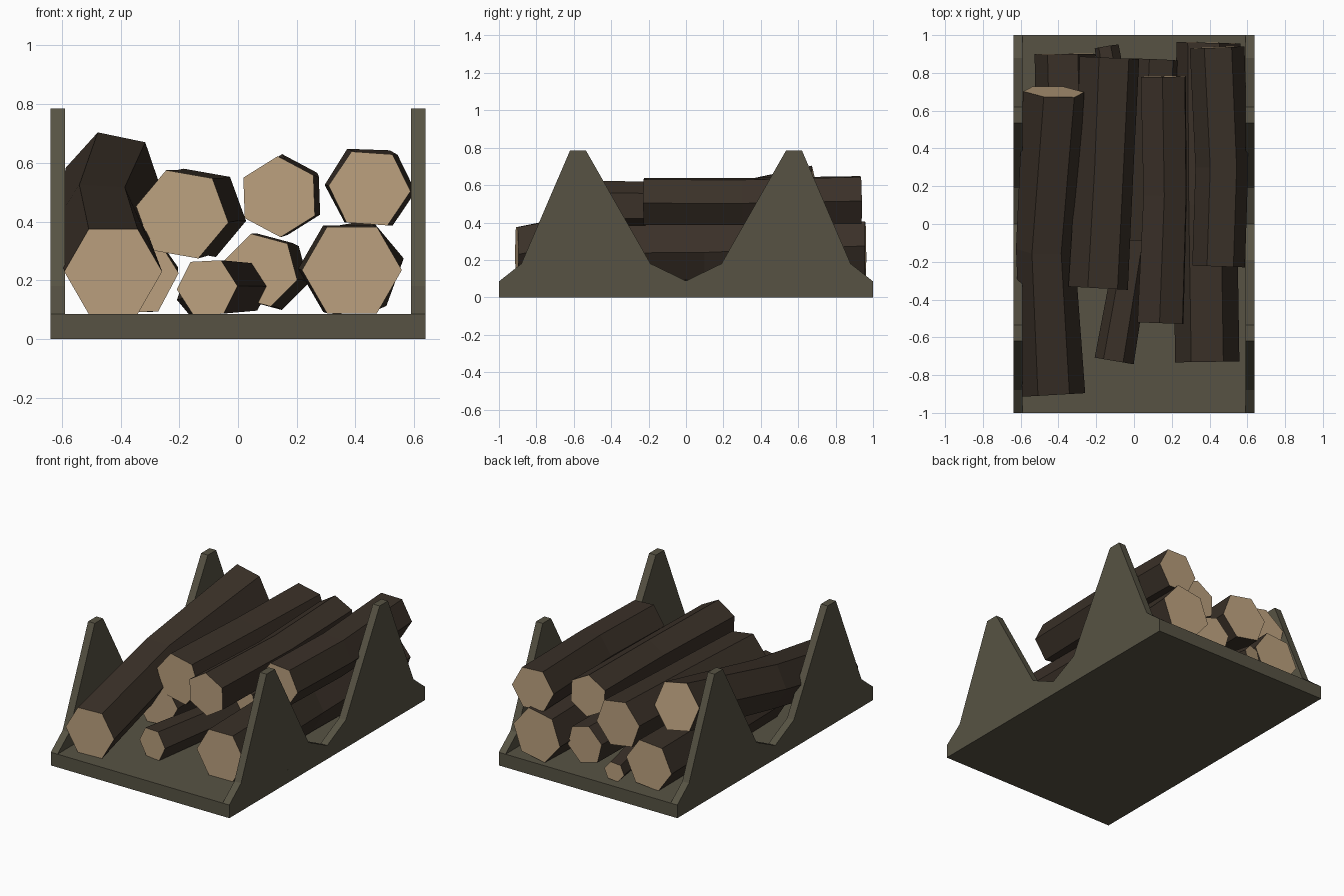
import bpy, bmesh, math
from mathutils import Vector

if "Cube" in bpy.data.objects:
    bpy.data.objects.remove(bpy.data.objects["Cube"])


def mat(name, col):
    m = bpy.data.materials.new(name)
    m.diffuse_color = (*col, 1)
    m.use_nodes = True
    m.node_tree.nodes["Principled BSDF"].inputs["Base Color"].default_value = m.diffuse_color
    return m


STAND = mat("olive_grey", (0.095, 0.086, 0.057))
BARK = mat("dark_bark", (0.042, 0.030, 0.021))
CUT = mat("cut_wood", (0.50, 0.355, 0.21))


def finish(bm, name, mats):
    bmesh.ops.recalc_face_normals(bm, faces=bm.faces)
    me = bpy.data.meshes.new(name)
    bm.to_mesh(me)
    bm.free()
    for m in mats:
        me.materials.append(m)
    ob = bpy.data.objects.new(name, me)
    bpy.context.collection.objects.link(ob)
    return ob


def prism(name, profile, x0, x1):
    """Extrude a (y, z) profile along x."""
    bm = bmesh.new()
    f = bm.faces.new([bm.verts.new((x0, y, z)) for y, z in profile])
    r = bmesh.ops.extrude_face_region(bm, geom=[f])
    vs = [v for v in r["geom"] if isinstance(v, bmesh.types.BMVert)]
    bmesh.ops.translate(bm, verts=vs, vec=(x1 - x0, 0, 0))
    return finish(bm, name, [STAND])


def log(name, rings):
    """Bent six-sided log through rings of (x, y, z, radius, turn in degrees)."""
    bm = bmesh.new()
    ctr = [Vector(r[:3]) for r in rings]
    loops = []
    for i, (x, y, z, rad, turn) in enumerate(rings):
        d = ctr[min(i + 1, len(ctr) - 1)] - ctr[max(i - 1, 0)]
        if i == 0:
            d.z = 0            # front cuts stand upright
        d.normalize()
        u = d.cross(Vector((0, 0, 1))).normalized()
        w = u.cross(d)
        loop = []
        for k in range(6):
            a = math.radians(turn + 60 * k)
            loop.append(bm.verts.new(ctr[i] + rad * (math.cos(a) * u + math.sin(a) * w)))
        loops.append(loop)
    for a, b in zip(loops, loops[1:]):
        for k in range(6):
            j = (k + 1) % 6
            bm.faces.new((a[k], a[j], b[j], b[k]))
    for end in (loops[0], loops[-1]):
        bm.faces.new(end).material_index = 1
    return finish(bm, name, [BARK, CUT])


# Stand: flat base with two double-peaked side walls
prism("base_tray", [(-1, 0), (1, 0), (1, .085), (-1, .085)], -.638, .638)
half = [(-1, .085), (-.88, .18), (-.62, .785), (-.535, .785), (-.19, .18)]
wall = [(-1, .04)] + half + [(0, .088)] + [(-y, z) for y, z in reversed(half)] + [(1, .04)]
prism("left_wall", wall, -.638, -.59)
prism("right_wall", wall, .59, .638)

# Upper logs
log("upper_log_1", [(-.425, -.905, .23, .167, 0), (-.47, -.13, .39, .155, -3), (-.425, .70, .55, .165, -12)])
log("upper_log_2", [(-.19, -.34, .425, .16, -10), (-.155, .3, .43, .155, -10), (-.13, .88, .43, .16, -10)])
log("upper_log_3", [(.14, -.525, .485, .138, 32), (.165, .15, .485, .13, 32), (.155, .78, .495, .135, 32)])
log("upper_log_4", [(.448, -.225, .513, .14, -4), (.465, .3, .512, .14, -4), (.44, .935, .52, .145, -2)])

# Lower logs
log("lower_log_1", [(-.35, -.33, .22, .148, 2), (-.36, .3, .225, .155, 2), (-.365, .9, .23, .162, 5)])
log("lower_log_2", [(-.105, -.725, .175, .105, 3), (.015, -.02, .175, .093, 3), (-.145, .94, .145, .065, 10)])
log("lower_log_3", [(.078, -.09, .235, .128, -15), (.095, .4, .235, .13, -15), (.115, .87, .225, .13, -15)])
log("lower_log_4", [(.388, -.73, .235, .17, 0), (.375, .1, .24, .17, 0), (.395, .96, .245, .172, 10)])
